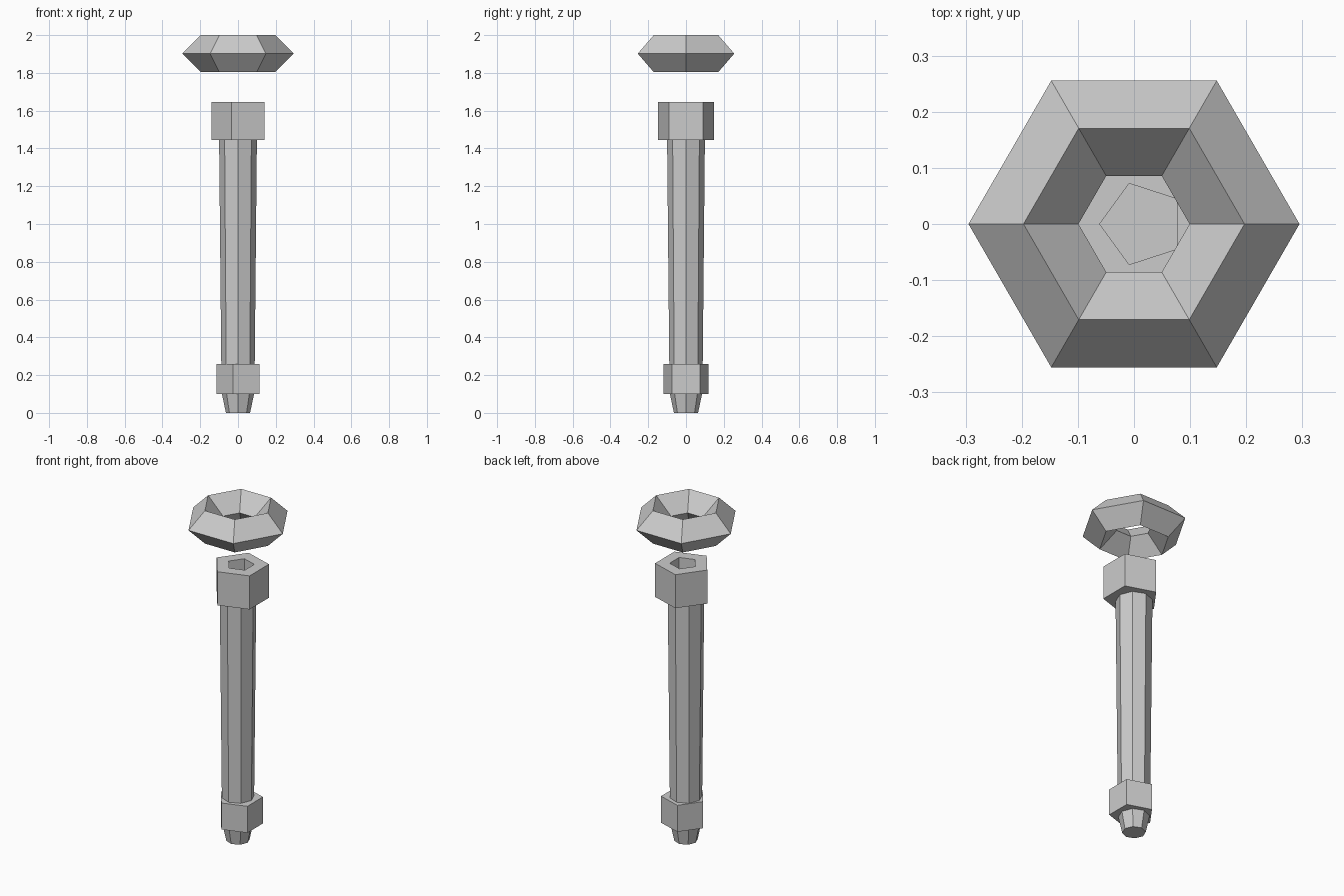
import bpy, bmesh
from math import pi, cos, sin

if "Cube" in bpy.data.objects:
    bpy.data.objects.remove(bpy.data.objects["Cube"])


def spun(name, profile, sides, start=0.0, cx=0.0, closed=True):
    """Spin (radius, z) points in flat steps; closed loops make rings, open ones get end caps."""
    bm = bmesh.new()
    rows = []
    for r, z in profile:
        angles = [start + 2 * pi * i / sides for i in range(sides)]
        rows.append([bm.verts.new((cx + r * cos(a), r * sin(a), z)) for a in angles])
    pairs = list(zip(rows, rows[1:]))
    if closed:
        pairs.append((rows[-1], rows[0]))
    else:
        bm.faces.new(rows[0])
        bm.faces.new(rows[-1])
    for a, b in pairs:
        for i in range(sides):
            j = (i + 1) % sides
            bm.faces.new((a[i], a[j], b[j], b[i]))
    bmesh.ops.recalc_face_normals(bm, faces=bm.faces[:])
    mesh = bpy.data.meshes.new(name)
    bm.to_mesh(mesh)
    bm.free()
    obj = bpy.data.objects.new(name, mesh)
    bpy.context.collection.objects.link(obj)
    return obj


def collar(name, outer, inner, z0, z1):
    """Five-sided tube pointing to -x, centred by its bounding box."""
    offset = outer * (1 - cos(pi / 5)) / 2
    loop = [(outer, z0), (outer, z1), (inner, z1), (inner, z0)]
    return spun(name, loop, 5, start=pi, cx=offset)


# Tapered eight-sided shaft and its narrow foot
spun("shaft", [(0.087, 0.1), (0.1, 1.445)], 8, closed=False)
spun("foot_tip", [(0.064, 0.0), (0.085, 0.1)], 8, closed=False)

# Pentagonal collars at both ends of the shaft
collar("upper_collar", 0.155, 0.076, 1.445, 1.645)
collar("lower_collar", 0.125, 0.062, 0.1, 0.258)

# Floating six-sided ring with a diamond section
spun("floating_ring", [(0.295, 1.902), (0.197, 2.0), (0.099, 1.902), (0.197, 1.804)], 6)
